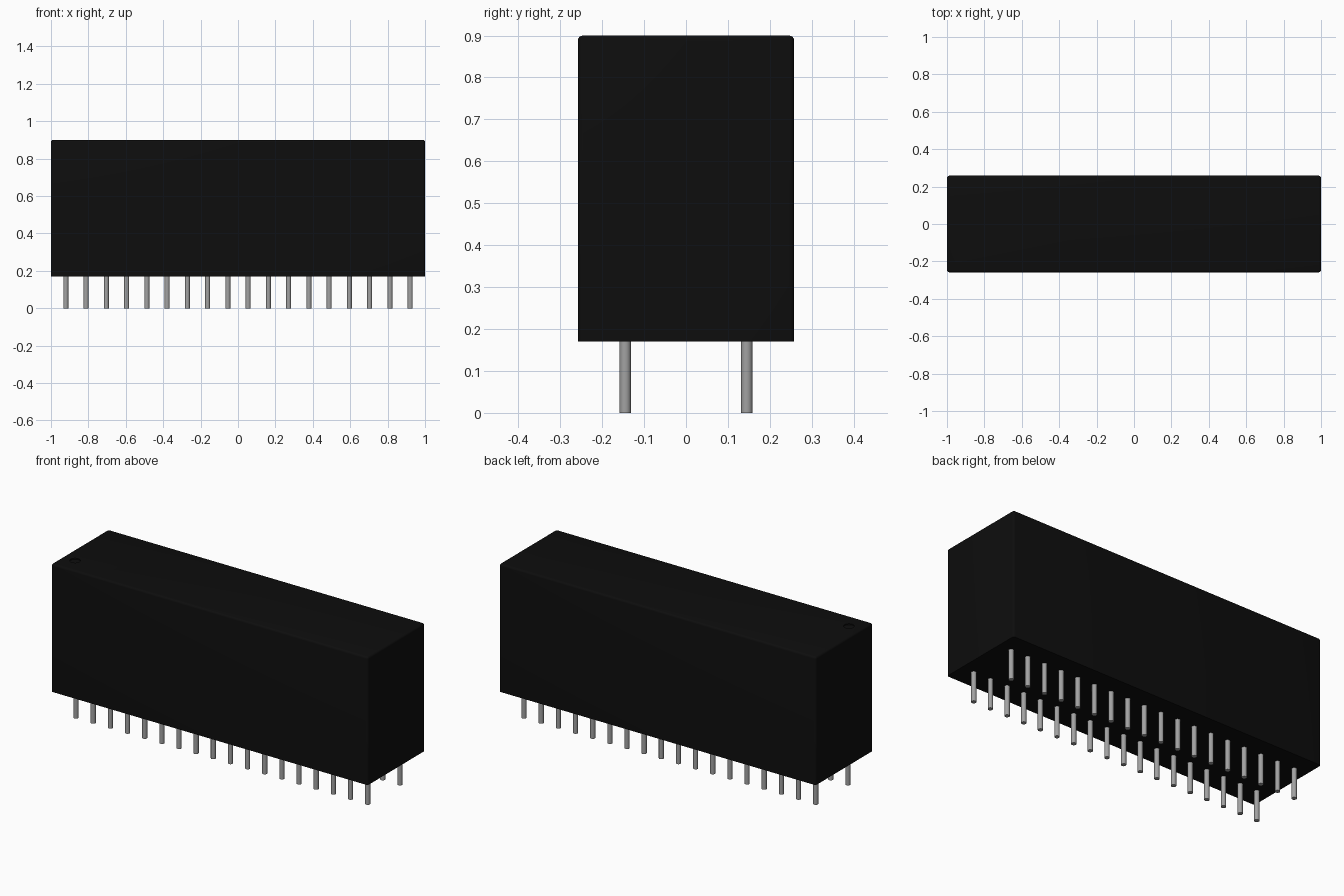
import bpy
import bmesh
import math

cube = bpy.data.objects.get("Cube")
if cube:
    bpy.data.objects.remove(cube, do_unlink=True)

BODY_BOTTOM, BODY_TOP = 0.17, 0.9
PIN_COUNT, PIN_PITCH, PIN_ROW_Y, PIN_RADIUS = 18, 0.1083, 0.145, 0.0135


def make_material(name, color):
    mat = bpy.data.materials.new(name)
    mat.use_nodes = True
    mat.diffuse_color = color
    mat.node_tree.nodes["Principled BSDF"].inputs["Base Color"].default_value = color
    return mat


def make_object(name, bm, mat):
    mesh = bpy.data.meshes.new(name)
    bm.to_mesh(mesh)
    bm.free()
    mesh.materials.append(mat)
    obj = bpy.data.objects.new(name, mesh)
    bpy.context.collection.objects.link(obj)
    return obj


def shade(obj):
    bpy.ops.object.select_all(action='DESELECT')
    obj.select_set(True)
    bpy.context.view_layer.objects.active = obj
    bpy.ops.object.shade_smooth_by_angle(angle=math.radians(35))


def cylinder(name, x, y, bottom, top, radius, sides, mat):
    bm = bmesh.new()
    bmesh.ops.create_cone(bm, cap_ends=True, segments=sides, radius1=radius,
                          radius2=radius, depth=top - bottom)
    bmesh.ops.translate(bm, verts=bm.verts, vec=(x, y, (bottom + top) / 2))
    return make_object(name, bm, mat)


black = make_material("black_plastic", (0.004, 0.004, 0.004, 1))
metal = make_material("grey_metal", (0.36, 0.36, 0.36, 1))

# Housing: rounded on the sides and top, sharp around the underside
bm = bmesh.new()
bmesh.ops.create_cube(bm, size=1)
bmesh.ops.scale(bm, verts=bm.verts, vec=(2, 0.516, BODY_TOP - BODY_BOTTOM))
bmesh.ops.translate(bm, verts=bm.verts, vec=(0, 0, (BODY_TOP + BODY_BOTTOM) / 2))
rounded = [e for e in bm.edges if max(v.co.z for v in e.verts) > BODY_TOP - 0.01]
bmesh.ops.bevel(bm, geom=rounded, offset=0.012, segments=4, profile=0.5,
                affect='EDGES')
housing = make_object("housing", bm, black)

# Shallow round dimple marking the first pin
cutter = cylinder("dimple_cutter", -0.92, -0.155, BODY_TOP - 0.006,
                  BODY_TOP + 0.05, 0.028, 32, black)
cutter.hide_render = True
cutter.hide_viewport = True
cut = housing.modifiers.new("dimple", 'BOOLEAN')
cut.operation = 'DIFFERENCE'
cut.solver = 'EXACT'
cut.object = cutter
shade(housing)

# Two rows of round pins, slightly sunk into the housing
for row, y in (("front", -PIN_ROW_Y), ("back", PIN_ROW_Y)):
    for i in range(PIN_COUNT):
        x = (i - (PIN_COUNT - 1) / 2) * PIN_PITCH
        pin = cylinder(f"{row}_pin_{i + 1}", x, y, 0, BODY_BOTTOM + 0.01,
                       PIN_RADIUS, 24, metal)
        shade(pin)
